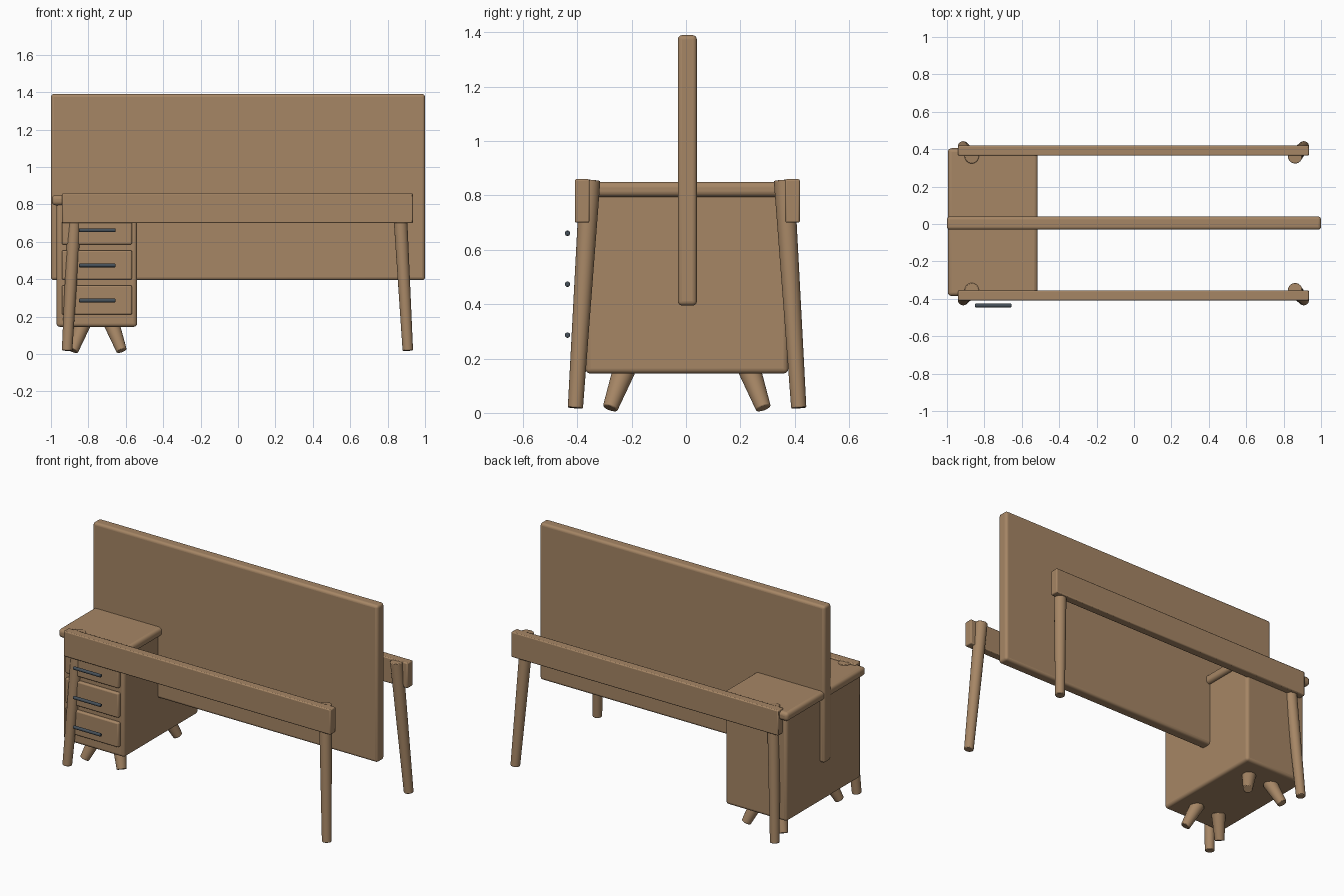
import bpy
import math
from mathutils import Vector

cube = bpy.data.objects.get("Cube")
if cube:
    bpy.data.objects.remove(cube, do_unlink=True)


def make_material(name, color):
    mat = bpy.data.materials.new(name)
    mat.use_nodes = True
    mat.diffuse_color = (*color, 1)
    mat.node_tree.nodes["Principled BSDF"].inputs["Base Color"].default_value = (*color, 1)
    return mat


wood = make_material("brown wood", (0.38, 0.238, 0.13))
metal = make_material("dark metal", (0.06, 0.08, 0.1))


def finish(name, mat):
    obj = bpy.context.object
    obj.name = obj.data.name = name
    obj.data.materials.append(mat)
    return obj


def box(name, x, y, z, bevel, segments=4):
    """Rounded box given by its (min, max) range on each axis."""
    center = [(a + b) / 2 for a, b in (x, y, z)]
    bpy.ops.mesh.primitive_cube_add(size=1, location=center)
    obj = finish(name, wood)
    obj.scale = [b - a for a, b in (x, y, z)]
    bpy.ops.object.transform_apply(location=False, rotation=False, scale=True)
    mod = obj.modifiers.new("Rounded edges", "BEVEL")
    mod.width = bevel
    mod.segments = segments
    bpy.ops.object.shade_smooth_by_angle(angle=math.radians(35))
    return obj


def rod(name, start, end, r_start, r_end, mat, sides=32):
    """Tapered round rod between two points."""
    start, end = Vector(start), Vector(end)
    axis = end - start
    bpy.ops.mesh.primitive_cone_add(
        vertices=sides, radius1=r_start, radius2=r_end, depth=axis.length,
        location=(start + end) / 2, rotation=axis.to_track_quat("Z", "Y").to_euler())
    obj = finish(name, mat)
    mod = obj.modifiers.new("Soft rim", "BEVEL")
    mod.width = 0.004
    mod.segments = 2
    mod.limit_method = "ANGLE"
    bpy.ops.object.shade_smooth_by_angle(angle=math.radians(35))
    return obj


SIDES = (("right", -1), ("left", 1))
ENDS = (("front", -1), ("back", 1))

# Upright panel
box("panel", (-1, 1), (-0.03, 0.04), (0.395, 1.39), 0.016)

# Long rails and splayed desk legs
for end, sy in ENDS:
    mid = 0.005 + sy * 0.387
    box(end + "_rail", (-0.94, 0.935), (mid - 0.027, mid + 0.027), (0.70, 0.86), 0.006, 2)
    for side, sx in SIDES:
        rod(f"{end}_{side}_leg",
            (-0.003 + sx * 0.911, 0.004 + sy * 0.411, 0.018),
            (-0.003 + sx * 0.864, 0.004 + sy * 0.357, 0.856), 0.028, 0.038, wood)

# Drawer cabinet
box("cabinet_body", (-0.97, -0.54), (-0.37, 0.377), (0.145, 0.81), 0.018)
box("cabinet_top", (-0.995, -0.515), (-0.385, 0.405), (0.795, 0.85), 0.02)

# Drawer fronts with bar handles
for i, name in enumerate(("bottom", "middle", "top")):
    base = 0.21 + i * 0.1875
    box(name + "_drawer", (-0.942, -0.567), (-0.39, -0.35), (base, base + 0.157), 0.009, 3)
    z = base + 0.076
    rod(name + "_handle", (-0.85, -0.436, z), (-0.655, -0.436, z), 0.01, 0.01, metal, 16)

# Splayed cabinet feet
for end, sy in ENDS:
    for side, sx in SIDES:
        rod(f"cabinet_{end}_{side}_foot",
            (-0.752 + sx * 0.13, 0.003 + sy * 0.282, 0.017),
            (-0.752 + sx * 0.077, 0.003 + sy * 0.23, 0.16), 0.028, 0.042, wood)
